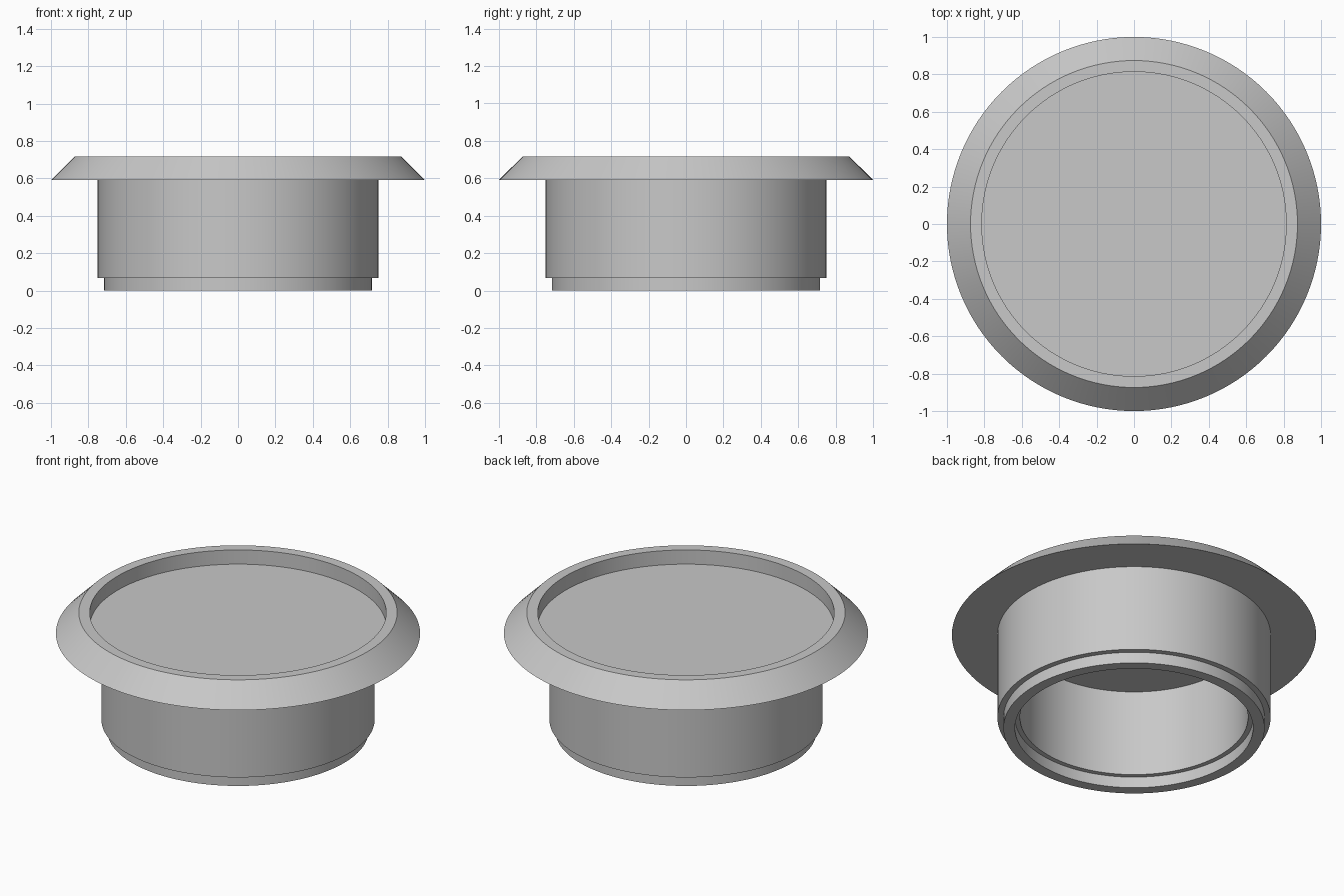
import bpy, bmesh, math

SEGMENTS = 128

cube = bpy.data.objects.get("Cube")
if cube:
    bpy.data.objects.remove(cube, do_unlink=True)

# Single plain grey material
grey = bpy.data.materials.new("light_grey")
grey.use_nodes = True
colour = (0.58, 0.58, 0.58, 1)
grey.diffuse_color = colour
grey.node_tree.nodes["Principled BSDF"].inputs["Base Color"].default_value = colour


def lathe(name, profile):
    """Spin an (r, z) profile around z into a closed solid."""
    bm = bmesh.new()
    verts = [bm.verts.new((r, 0, z)) for r, z in profile]
    edges = [bm.edges.new(pair) for pair in zip(verts, verts[1:])]
    bmesh.ops.spin(bm, geom=verts + edges, cent=(0, 0, 0), axis=(0, 0, 1),
                   angle=2 * math.pi, steps=SEGMENTS)
    bmesh.ops.remove_doubles(bm, verts=bm.verts[:], dist=1e-4)
    bmesh.ops.recalc_face_normals(bm, faces=bm.faces[:])
    mesh = bpy.data.meshes.new(name)
    bm.to_mesh(mesh)
    bm.free()
    mesh.materials.append(grey)
    obj = bpy.data.objects.new(name, mesh)
    bpy.context.collection.objects.link(obj)
    bpy.ops.object.select_all(action="DESELECT")
    obj.select_set(True)
    bpy.context.view_layer.objects.active = obj
    bpy.ops.object.shade_smooth_by_angle(angle=math.radians(30))
    return obj


z_step, z_flange, z_floor, z_top = 0.067, 0.591, 0.63, 0.716

# Hollow plug: open stepped sleeve below, bevelled flange and shallow recess above
lathe("flanged_cap", [
    (0, z_flange),                            # underside of the web
    (0.626, z_flange), (0.626, z_step),       # bore
    (0.654, z_step), (0.654, 0),              # counterbore
    (0.717, 0), (0.717, z_step),              # stepped lower lip
    (0.75, z_step), (0.75, z_flange),         # sleeve wall
    (1.0, z_flange), (0.874, z_top),          # flange and bevel
    (0.814, z_top), (0.814, z_floor),         # rim and recess wall
    (0, z_floor),                             # recess floor
])
